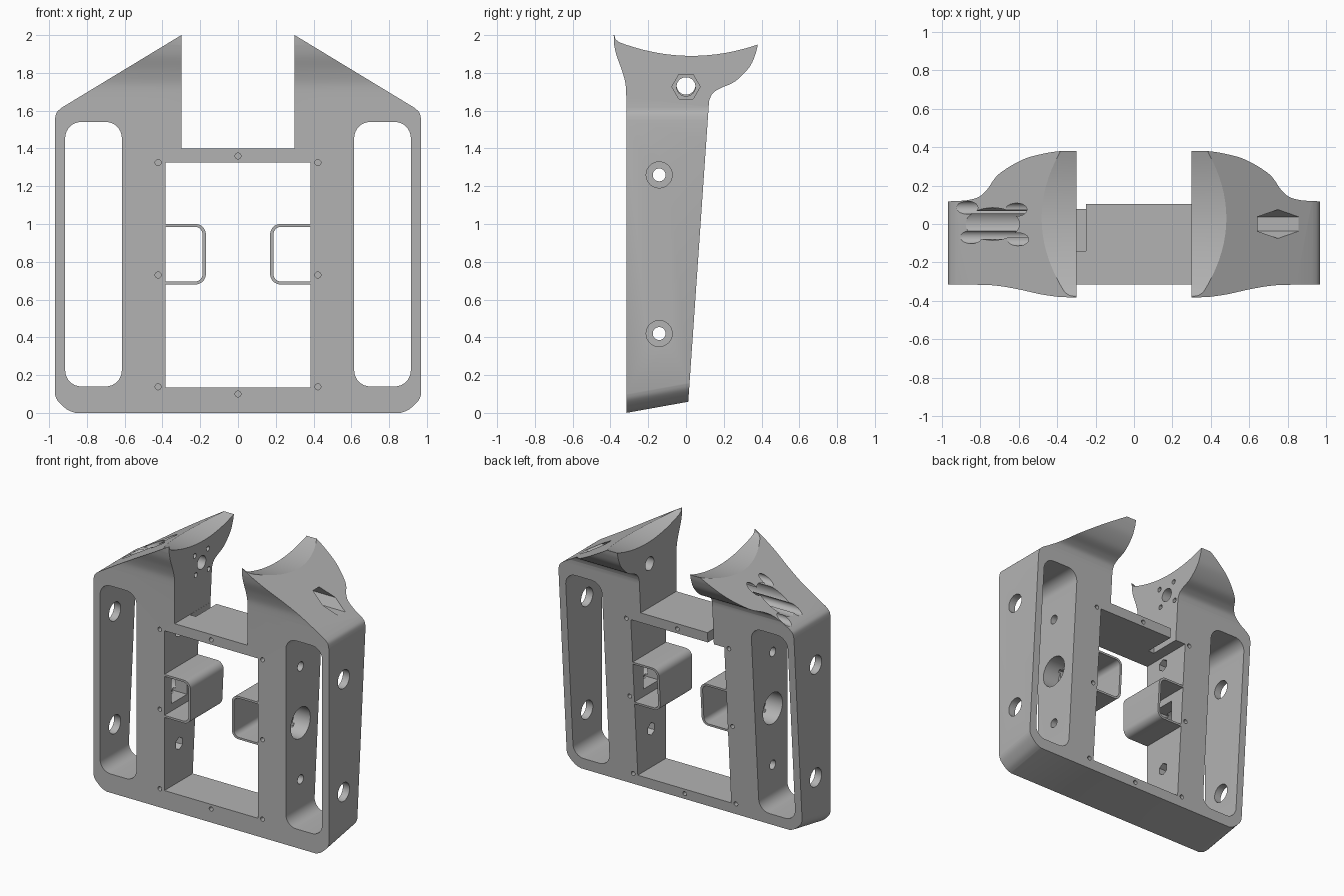
import bpy, bmesh, math

if "Cube" in bpy.data.objects:
    bpy.data.objects.remove(bpy.data.objects["Cube"])


def prism(name, pts, axis, lo, hi):
    """Extrude a 2D outline: axis 'y' takes (x, z) points, axis 'x' takes (y, z)."""
    bm = bmesh.new()
    rings = []
    for t in (lo, hi):
        rings.append([bm.verts.new((a, t, z) if axis == 'y' else (t, a, z)) for a, z in pts])
    n = len(pts)
    bm.faces.new(rings[0])
    bm.faces.new(rings[1])
    for i in range(n):
        j = (i + 1) % n
        bm.faces.new((rings[0][i], rings[0][j], rings[1][j], rings[1][i]))
    bmesh.ops.recalc_face_normals(bm, faces=bm.faces)
    me = bpy.data.meshes.new(name)
    bm.to_mesh(me)
    bm.free()
    ob = bpy.data.objects.new(name, me)
    bpy.context.collection.objects.link(ob)
    return ob


def boolean(ob, other, op='DIFFERENCE'):
    m = ob.modifiers.new("cut", 'BOOLEAN')
    m.operation, m.solver, m.object = op, 'EXACT', other
    dg = bpy.context.evaluated_depsgraph_get()
    me = bpy.data.meshes.new_from_object(ob.evaluated_get(dg))
    ob.modifiers.clear()
    ob.data = me
    bpy.data.objects.remove(other)


def arc(cx, cz, r, a0, a1, n=8):
    return [(cx + r * math.cos(math.radians(a0 + (a1 - a0) * i / n)),
             cz + r * math.sin(math.radians(a0 + (a1 - a0) * i / n))) for i in range(n + 1)]


def ring(cx, cz, r, n=32, turn=0):
    return arc(cx, cz, r, turn, turn + 360, n)[:-1]


def rounded(x0, x1, z0, z1, r):
    return (arc(x1 - r, z1 - r, r, 0, 90) + arc(x0 + r, z1 - r, r, 90, 180)
            + arc(x0 + r, z0 + r, r, 180, 270) + arc(x1 - r, z0 + r, r, 270, 360))


def box(x0, x1, z0, z1):
    return [(x0, z0), (x1, z0), (x1, z1), (x0, z1)]


def curve(pts, n=6):
    """Smooth curve through the points."""
    p = [pts[0]] + pts + [pts[-1]]
    out = []
    for i in range(1, len(p) - 2):
        for k in range(n):
            t = k / n
            out.append(tuple(0.5 * (2 * b + (c - a) * t + (2 * a - 5 * b + 4 * c - d) * t * t
                                    + (3 * b - a - 3 * c + d) * t ** 3)
                             for a, b, c, d in zip(p[i - 1], p[i], p[i + 1], p[i + 2])))
    return out + [pts[-1]]


# Frame outline with two horns, rounded shoulders and bottom corners
half = ([(0.3, 1.4), (0.3, 2.0), (0.93, 1.618)]
        + curve([(0.93, 1.618), (0.96, 1.59), (0.97, 1.55)], 4)[1:]
        + curve([(0.97, 0.10), (0.955, 0.065), (0.905, 0.018), (0.86, 0.0)], 4))
frame = prism("frame", half + [(-x, z) for x, z in reversed(half)], 'y', -0.5, 0.5)
for v in frame.data.vertices:          # sloping underside
    if v.co.z < 0.3:
        v.co.z += (v.co.y + 0.316) * 0.18

# Central window and side grips
boolean(frame, prism("window", box(-0.385, 0.385, 0.135, 1.325), 'y', -1, 1))
for s in (-1, 1):
    x0, x1 = sorted((s * 0.615, s * 0.915))
    boolean(frame, prism("grip", rounded(x0, x1, 0.14, 1.54, 0.085), 'y', -1, 1))

# Thin square channels on the inner faces
outer = [(0.40, 1.0)] + arc(0.225, 0.945, 0.055, 90, 180) + arc(0.225, 0.735, 0.055, 180, 270) + [(0.40, 0.68)]
inner = [(0.40, 0.695)] + arc(0.228, 0.735, 0.04, 270, 180) + arc(0.228, 0.945, 0.04, 180, 90) + [(0.40, 0.985)]
for s in (-1, 1):
    boolean(frame, prism("channel", [(s * x, z) for x, z in outer + inner], 'y', -0.45, 0.45), 'UNION')

# Side profile: tapered back, curved horns, scooped top
top = [(0.03 + 0.35 * k / 8, 1.89 + 0.06 * (k / 8) ** 2) for k in range(8, -9, -1)]
side = ([(-0.316, -0.2), (-0.006, -0.2)]
        + [(0.12, 1.62)]
        + curve([(0.122, 1.65), (0.14, 1.69), (0.18, 1.718), (0.26, 1.755), (0.335, 1.83), (0.368, 1.90), (0.38, 1.95)])[:-1]
        + top + [(-0.355, 1.963), (-0.373, 1.978), (-0.383, 2.01)]
        + curve([(-0.381, 1.95), (-0.367, 1.89), (-0.338, 1.81), (-0.32, 1.74), (-0.316, 1.67)]))
boolean(frame, prism("side_profile", side, 'x', -1.2, 1.2), 'INTERSECT')

# Slot at one end of the cross bar
boolean(frame, prism("slot", box(-0.299, -0.25, 1.25, 1.5), 'y', -0.14, 0.5))


def bore(pts, x0, x1, s=1):
    lo, hi = sorted((s * x0, s * x1))
    boolean(frame, prism("bore", pts, 'x', lo, hi))


# Bolt holes with nut pockets, and the large bores in the posts
for s in (-1, 1):
    for z in (0.42, 1.26):
        bore(ring(-0.142, z, 0.069), 0.80, 1.1, s)
        bore(ring(-0.142, z, 0.034), 0.34, 0.70, s)
        bore(ring(-0.142, z, 0.046, 6, 30), 0.34, 0.45, s)
    bore(ring(-0.142, 0.84, 0.115), 0.48, 0.70, s)
    bore(box(-0.23, -0.05, 0.75, 0.93), 0.34, 0.50, s)

# Horn pivot: hexagon pocket on one side, five-hole mount on the other
bore(ring(0, 1.727, 0.05), 0.2, 1.0)
bore(ring(0, 1.727, 0.075, 6), 0.45, 1.0)
bore(ring(0, 1.735, 0.05), 0.2, 1.0, -1)
bore(ring(0, 1.735, 0.085), 0.40, 1.0, -1)
for y, z in ((0.085, -0.08), (0.075, 0.075), (-0.068, -0.068), (-0.08, 0.08)):
    bore(ring(y, 1.735 + z, 0.018, 16), 0.2, 1.0, -1)
    bore(ring(y, 1.735 + z, 0.034, 20), 0.40, 1.0, -1)

# Small screw holes around the window, front and back
spots = [(0, 1.36), (0, 0.10)] + [(s * 0.423, z) for s in (-1, 1) for z in (1.325, 0.73, 0.138)]
for x, z in spots:
    for lo, hi in ((-0.5, -0.22), (-0.08, 0.5)):
        boolean(frame, prism("screw_hole", ring(x, z, 0.016, 16), 'y', lo, hi))

# Single grey finish
mat = bpy.data.materials.new("grey")
mat.diffuse_color = (0.45, 0.45, 0.45, 1)
mat.use_nodes = True
mat.node_tree.nodes["Principled BSDF"].inputs["Base Color"].default_value = mat.diffuse_color
frame.data.materials.clear()
frame.data.materials.append(mat)
for p in frame.data.polygons:
    p.material_index = 0
bpy.context.view_layer.objects.active = frame
frame.select_set(True)
bpy.ops.object.shade_smooth_by_angle(angle=math.radians(30))
